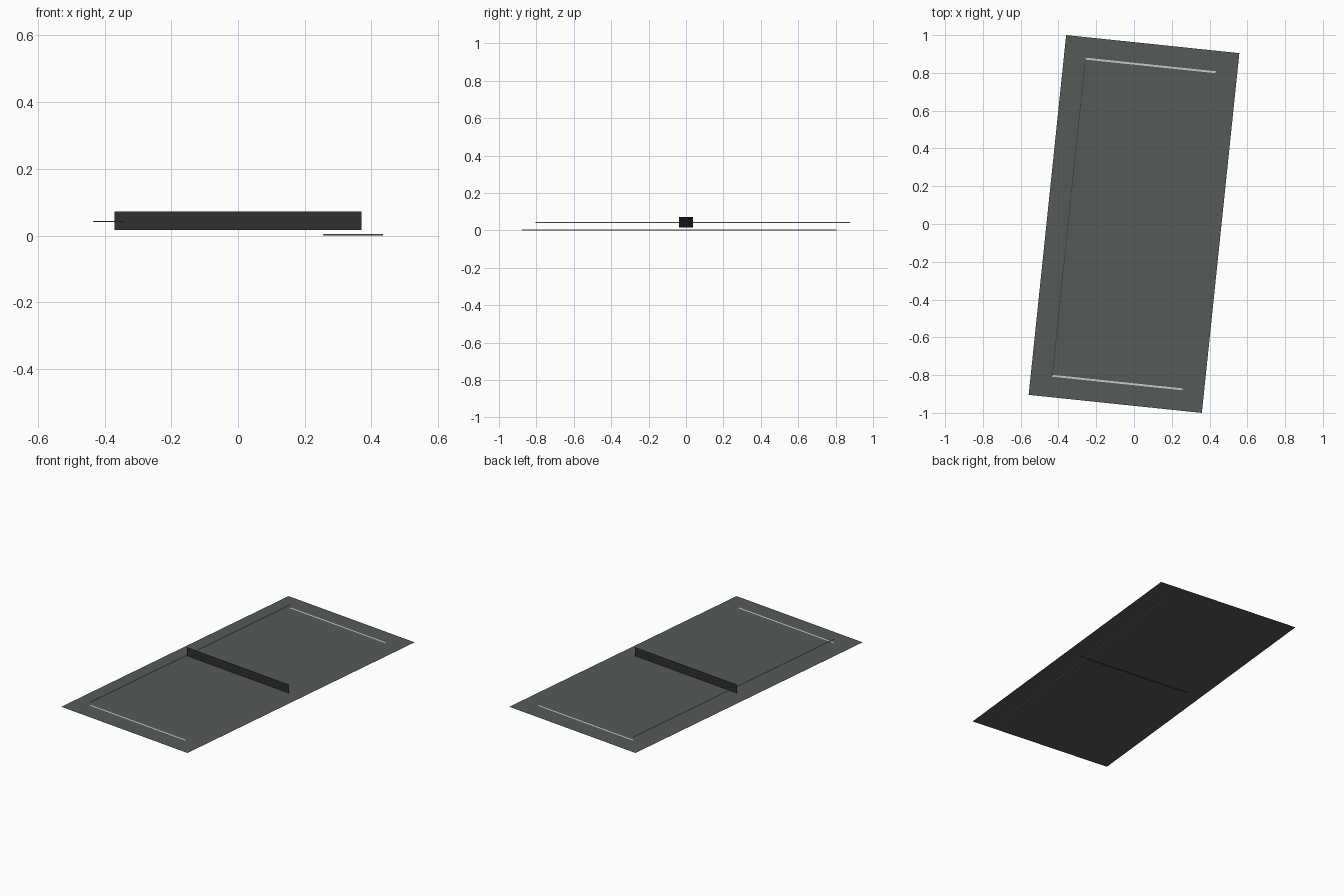
import bpy, math
from mathutils import Matrix

if "Cube" in bpy.data.objects:
    bpy.data.objects.remove(bpy.data.objects["Cube"])

TURN = Matrix.Rotation(math.radians(-5.95), 4, 'Z')


def material(name, rgb):
    m = bpy.data.materials.new(name)
    m.diffuse_color = (*rgb, 1)
    m.use_nodes = True
    m.node_tree.nodes["Principled BSDF"].inputs["Base Color"].default_value = m.diffuse_color
    return m


DARK = material("dark_surface", (0.09, 0.105, 0.1))
BLACK = material("black_mesh", (0.03, 0.03, 0.03))
WHITE = material("white_paint", (0.8, 0.8, 0.8))


def sheet(name, size, centre, mat, upright=False):
    """Single-sided panel, flat or standing along x, turned with the court."""
    bpy.ops.mesh.primitive_plane_add(size=1)
    ob = bpy.context.object
    ob.name = name
    stand = Matrix.Rotation(math.radians(90 if upright else 0), 4, 'X')
    shape = Matrix.Diagonal((size[0], size[1], 1, 1))
    ob.data.transform(TURN @ Matrix.Translation(centre) @ stand @ shape)
    ob.data.materials.append(mat)
    return ob


# Playing surface
sheet("playing_surface", (0.922, 1.915), (0, 0, 0.019), DARK)

# Centre net, dipping slightly through the surface
sheet("net", (0.744, 0.056), (0, 0, 0.044), BLACK, upright=True)

# End lines just above the surface
sheet("back_end_line", (0.694, 0.01), (0, 0.844, 0.0215), WHITE)
sheet("front_end_line", (0.694, 0.01), (0, -0.844, 0.0225), WHITE)

# Side lines: one floats above the surface, the other lies below it
for name, x, z in (("left_side_line", -0.347, 0.042),
                   ("right_side_line", 0.347, 0.002)):
    bpy.ops.mesh.primitive_cube_add(size=1)
    line = bpy.context.object
    line.name = name
    line.data.transform(TURN @ Matrix.Translation((x, 0, z))
                        @ Matrix.Diagonal((0.004, 1.688, 0.004, 1)))
    line.data.materials.append(WHITE)
